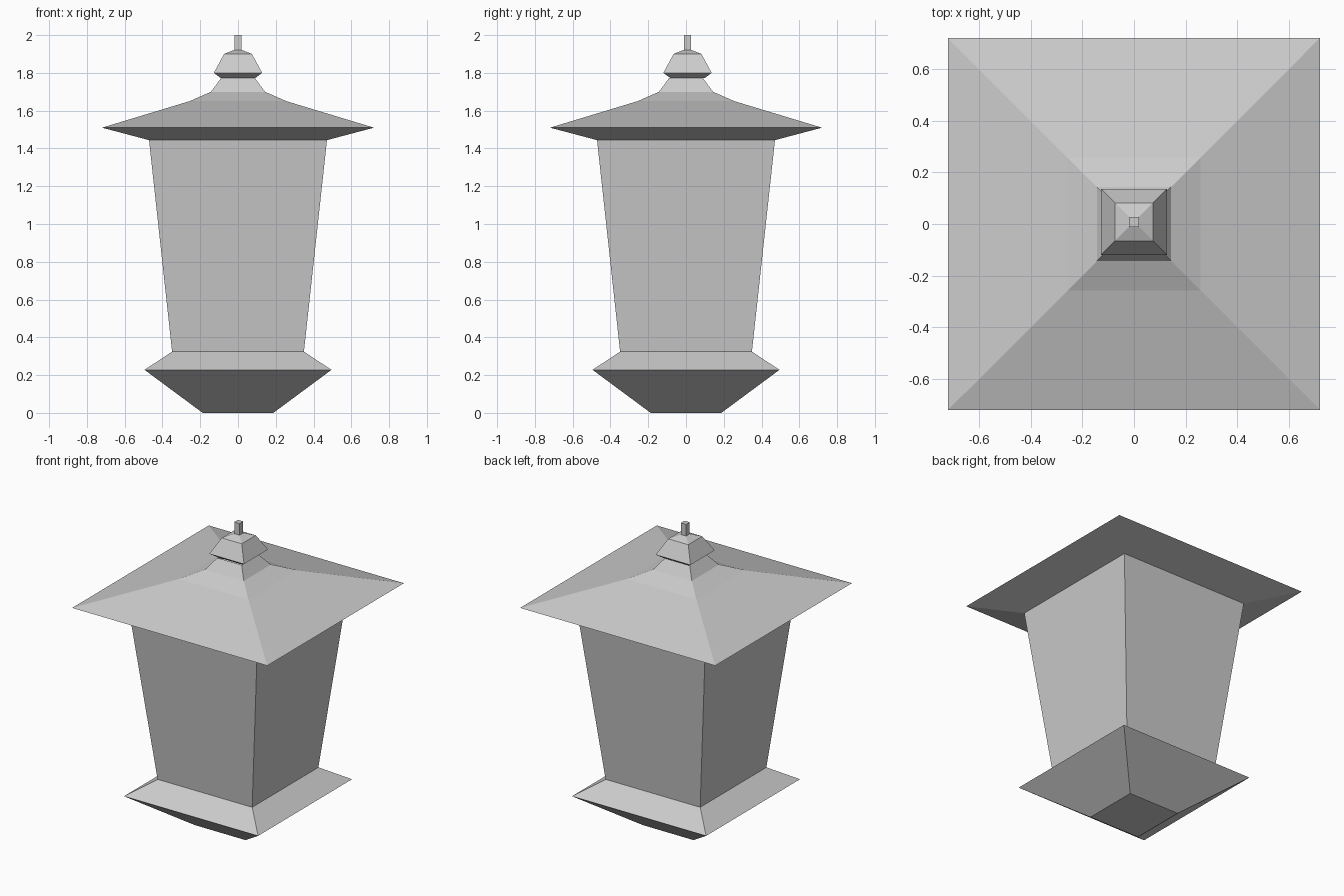
import bpy, bmesh

if "Cube" in bpy.data.objects:
    bpy.data.objects.remove(bpy.data.objects["Cube"])


def square_loft(name, profile, y=0.0, cap_bottom=False, cap_top=False):
    """Stack square rings given as (half width, height) and skin them."""
    bm = bmesh.new()
    rings = []
    for h, z in profile:
        corners = ((-h, -h), (h, -h), (h, h), (-h, h))
        rings.append([bm.verts.new((cx, cy + y, z)) for cx, cy in corners])
    for low, high in zip(rings, rings[1:]):
        for i in range(4):
            j = (i + 1) % 4
            bm.faces.new((low[i], low[j], high[j], high[i]))
    if cap_bottom:
        bm.faces.new(rings[0][::-1])
    if cap_top:
        bm.faces.new(rings[-1])
    mesh = bpy.data.meshes.new(name)
    bm.to_mesh(mesh)
    bm.free()
    obj = bpy.data.objects.new(name, mesh)
    bpy.context.collection.objects.link(obj)
    return obj


# Flared base tray with a closed underside
square_loft("base", [(0.187, 0.0), (0.495, 0.228), (0.349, 0.324)], cap_bottom=True)

# Tapered lamp body, wider at the top
square_loft("lamp_body", [(0.349, 0.324), (0.471, 1.444)])

# Overhanging roof: sloped soffit, eave, two bends and a neck
square_loft("roof", [(0.471, 1.444), (0.72, 1.51), (0.257, 1.65),
                     (0.143, 1.70), (0.09, 1.772)])

# Finial, set very slightly towards the back
FINIAL_Y = 0.008
square_loft("finial", [(0.09, 1.772), (0.128, 1.80), (0.074, 1.90),
                       (0.019, 1.922)], y=FINIAL_Y)

# Square spike on top
square_loft("finial_spike", [(0.019, 1.922), (0.019, 2.0)], y=FINIAL_Y, cap_top=True)
